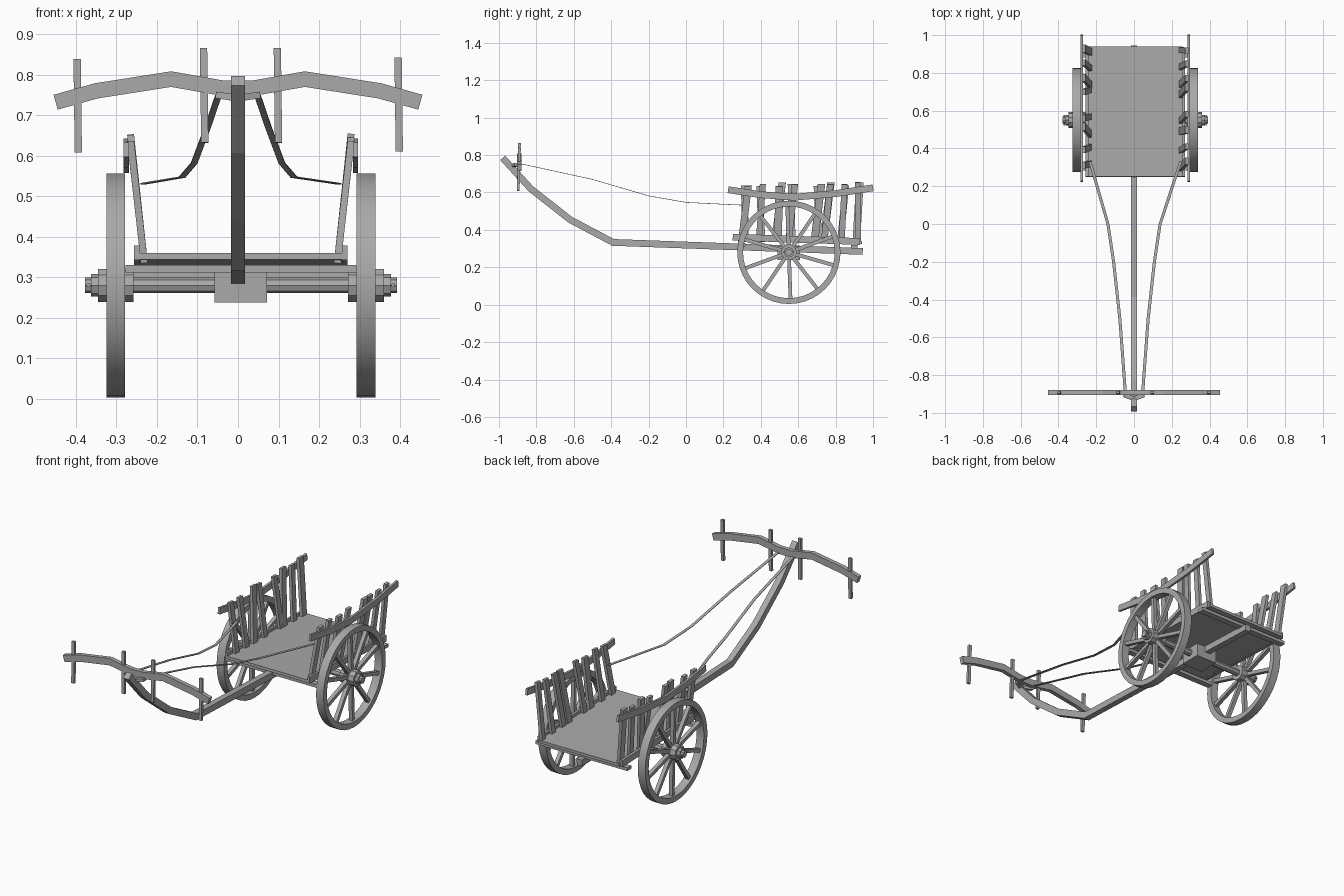
import bpy, bmesh, math, random
from mathutils import Vector, Matrix

cube = bpy.data.objects.get("Cube")
if cube:
    bpy.data.objects.remove(cube)
random.seed(4)

wood = bpy.data.materials.new("grey_wood")
wood.use_nodes = True
GREY = (0.4, 0.4, 0.4, 1)
wood.diffuse_color = GREY
wood.node_tree.nodes["Principled BSDF"].inputs["Base Color"].default_value = GREY

CX = 0.007                      # cart body centre line
HUB_Y, HUB_Z = 0.55, 0.28       # wheel centre


def finish(name, bm):
    bmesh.ops.recalc_face_normals(bm, faces=bm.faces)
    mesh = bpy.data.meshes.new(name)
    bm.to_mesh(mesh)
    bm.free()
    mesh.materials.append(wood)
    obj = bpy.data.objects.new(name, mesh)
    bpy.context.collection.objects.link(obj)
    return obj


def sweep(bm, path, side, width, height):
    """Rectangular beam along a path; width runs along the side vector."""
    pts = [Vector(p) for p in path]
    side = Vector(side).normalized()
    rings = []
    for i, p in enumerate(pts):
        a = (p - pts[i - 1]).normalized() if i else None
        b = (pts[i + 1] - p).normalized() if i < len(pts) - 1 else None
        tangent = ((a or b) + (b or a)).normalized()
        up = side.cross(tangent).normalized()
        stretch = 1 / max(0.5, tangent.dot(a or b))
        rings.append([bm.verts.new(p + side * width / 2 * s + up * height / 2 * t * stretch)
                      for s, t in ((-1, -1), (1, -1), (1, 1), (-1, 1))])
    for r, q in zip(rings, rings[1:]):
        for k in range(4):
            bm.faces.new((r[k], r[k - 1], q[k - 1], q[k]))
    bm.faces.new(rings[0])
    bm.faces.new(rings[-1][::-1])


def beam(name, path, side, width, height):
    bm = bmesh.new()
    sweep(bm, path, side, width, height)
    return finish(name, bm)


def barrel(bm, x, radius, length, sides):
    """Cylinder lying along x at the wheel centre height."""
    m = Matrix.Translation((x, HUB_Y, HUB_Z)) @ Matrix.Rotation(math.pi / 2, 4, "Y")
    bmesh.ops.create_cone(bm, cap_ends=True, segments=sides, radius1=radius,
                          radius2=radius, depth=length, matrix=m)


X, Y = (1, 0, 0), (0, 1, 0)

# Draught pole, bent up towards the yoke
beam("draught_pole", [(0, -0.98, 0.785), (0, -0.83, 0.62), (0, -0.62, 0.455),
                      (0, -0.39, 0.333), (0, 0.945, 0.285)], X, 0.034, 0.036)

# Yoke, its pegs and the lashing under the pole
half = [(0.45, 0.732), (0.35, 0.76), (0.165, 0.789), (0.04, 0.767)]
yoke = [(-x, -0.892, z) for x, z in half] + [(x, -0.892, z) for x, z in reversed(half)]
beam("yoke", yoke, Y, 0.024, 0.038)
for i, (x, low, high) in enumerate([(-0.397, 0.608, 0.838), (-0.085, 0.632, 0.865),
                                    (0.097, 0.632, 0.865), (0.395, 0.61, 0.842)]):
    beam(f"yoke_peg_{i}", [(x + 0.003, -0.897, low), (x, -0.89, high)], X, 0.018, 0.014)
beam("yoke_lashing", [(-0.055, -0.905, 0.75), (0, -0.925, 0.742), (0.055, -0.905, 0.75)],
     Y, 0.024, 0.016)

# Cart bed and cross bars, dropping slightly to the rear
beam("cart_bed", [(CX, 0.25, 0.352), (CX, 0.94, 0.332)], X, 0.5, 0.016)
for name, y, z in (("front_cross_bar", 0.3, 0.321), ("rear_cross_bar", 0.9, 0.309)):
    beam(name, [(CX - 0.285, y, z), (CX + 0.285, y, z)], Y, 0.035, 0.018)

# Axle with the block that holds it to the pole
bm = bmesh.new()
barrel(bm, CX, 0.019, 0.77, 8)
finish("axle", bm)
beam("axle_block", [(CX, 0.49, 0.275), (CX, 0.61, 0.275)], X, 0.13, 0.074)

SLAT_Y = (0.315, 0.40, 0.495, 0.565, 0.705, 0.755, 0.84, 0.92)
for label, s in (("right", -1), ("left", 1)):
    wx = CX + s * 0.309

    # Wheel rim as a turned rectangular ring
    bm = bmesh.new()
    seg = 40
    rings = []
    for i in range(seg):
        a = math.tau * i / seg
        rings.append([bm.verts.new((wx + dx, HUB_Y + r * math.cos(a), HUB_Z + r * math.sin(a)))
                      for r, dx in ((0.276, -0.023), (0.276, 0.023),
                                    (0.245, 0.023), (0.245, -0.023))])
    for i in range(seg):
        r, q = rings[i - 1], rings[i]
        for k in range(4):
            bm.faces.new((r[k], r[k - 1], q[k - 1], q[k]))
    rim = finish(f"{label}_wheel_rim", bm)
    bpy.context.view_layer.objects.active = rim
    rim.select_set(True)
    bpy.ops.object.shade_smooth_by_angle(angle=math.radians(30))
    rim.select_set(False)

    # Spokes
    bm = bmesh.new()
    for i in range(10):
        a = math.radians(92 + 36 * i)
        d = Vector((0, math.cos(a), math.sin(a)))
        c = Vector((wx, HUB_Y, HUB_Z))
        sweep(bm, [c + d * 0.03, c + d * 0.25], X, 0.022, 0.02)
    finish(f"{label}_wheel_spokes", bm)

    # Hub and linch pin
    bm = bmesh.new()
    barrel(bm, CX + s * 0.309, 0.043, 0.088, 10)
    barrel(bm, CX + s * 0.36, 0.028, 0.02, 8)
    finish(f"{label}_wheel_hub", bm)
    px = CX + s * 0.376
    beam(f"{label}_linch_pin", [(px, HUB_Y - 0.028, HUB_Z), (px, HUB_Y + 0.028, HUB_Z)],
         X, 0.009, 0.009)

    # Side panel: sill, uneven slats leaning outwards, curved top rail
    sx = CX + s * 0.256
    beam(f"{label}_sill", [(sx, 0.25, 0.361), (sx, 0.93, 0.338)], X, 0.014, 0.036)
    bm = bmesh.new()
    for y in SLAT_Y:
        tilt = random.uniform(-0.012, 0.022)
        top = random.uniform(0.63, 0.655) + 0.012 * abs(y - 0.6)
        sweep(bm, [(CX + s * 0.238, y - tilt, 0.335), (CX + s * 0.272, y + tilt, top)],
              Y, random.uniform(0.03, 0.042), 0.017)
    finish(f"{label}_slats", bm)
    rx = CX + s * 0.283
    beam(f"{label}_top_rail", [(rx, 0.225, 0.615), (rx, 0.4, 0.588), (rx, 0.58, 0.575),
                               (rx, 0.8, 0.594), (rx, 1.0, 0.625)], X, 0.013, 0.036)

    # Flat strap from the yoke to the side panel
    beam(f"{label}_strap", [(s * 0.046, -0.89, 0.755), (s * 0.075, -0.5, 0.67),
                            (s * 0.108, -0.2, 0.582), (s * 0.138, 0, 0.547),
                            (s * 0.24 + CX, 0.33, 0.531)], X, 0.016, 0.003)
